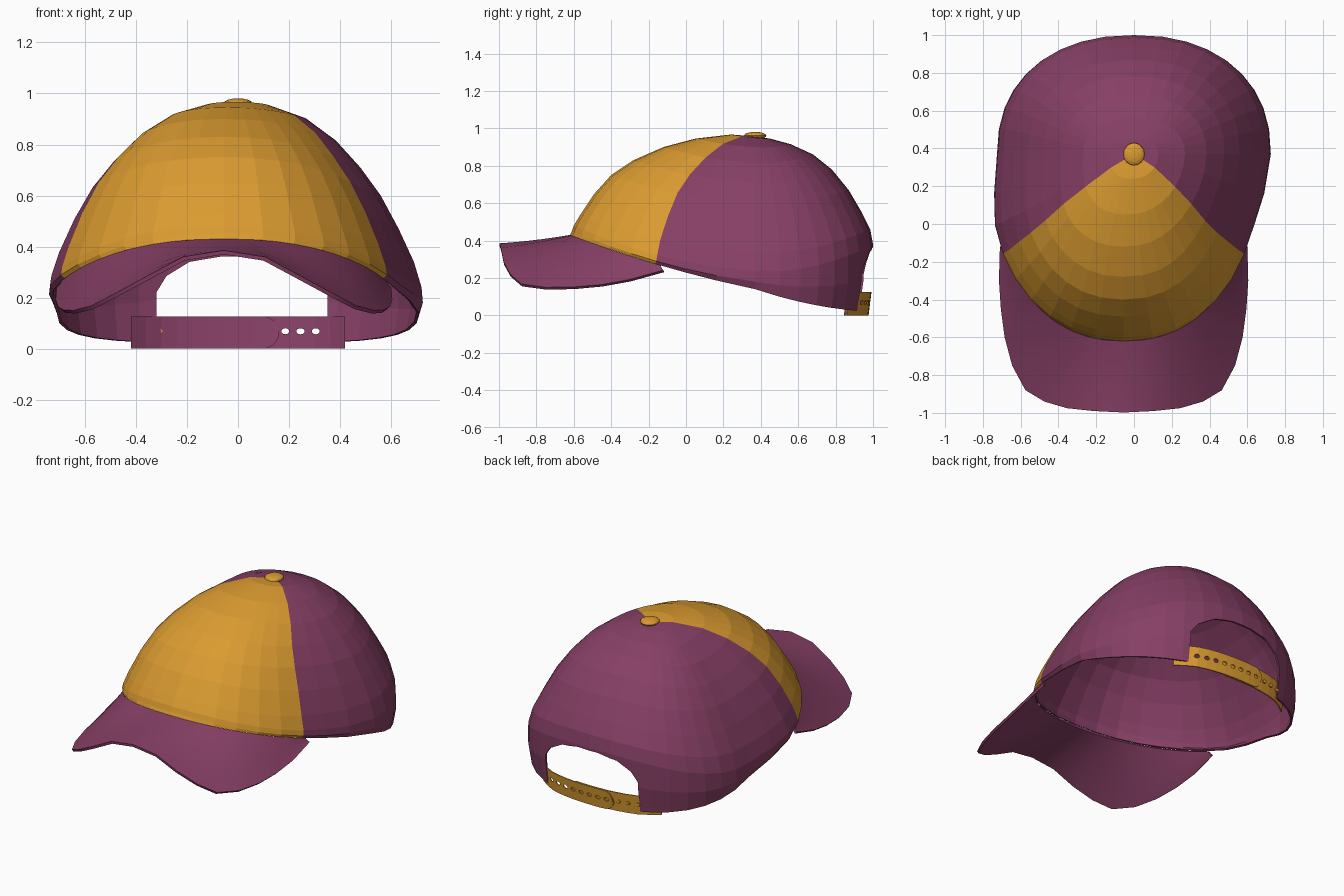
import bpy, bmesh, math
from mathutils import Vector

if "Cube" in bpy.data.objects:
    bpy.data.objects.remove(bpy.data.objects["Cube"])

def material(name, rgb):
    m = bpy.data.materials.new(name)
    m.diffuse_color = (*rgb, 1)
    m.use_nodes = True
    m.node_tree.nodes["Principled BSDF"].inputs["Base Color"].default_value = m.diffuse_color
    return m

MATS = [material("plum", (0.24, 0.05, 0.13)), material("mustard", (0.71, 0.33, 0.03))]

def make(name, bm):
    me = bpy.data.meshes.new(name)
    bm.to_mesh(me)
    bm.free()
    ob = bpy.data.objects.new(name, me)
    bpy.context.collection.objects.link(ob)
    for m in MATS:
        me.materials.append(m)
    return ob

def bake(ob):
    """Apply all modifiers."""
    dg = bpy.context.evaluated_depsgraph_get()
    me = bpy.data.meshes.new_from_object(ob.evaluated_get(dg))
    ob.modifiers.clear()
    ob.data = me

def solidify(ob, t):
    s = ob.modifiers.new("thickness", 'SOLIDIFY')
    s.thickness, s.offset = t, -1
    s.material_offset = s.material_offset_rim = -1

def cut(ob, cutter):
    cutter.hide_render = True
    b = ob.modifiers.new("cut", 'BOOLEAN')
    b.object, b.operation, b.solver = cutter, 'DIFFERENCE', 'EXACT'
    bake(ob)
    bpy.data.objects.remove(cutter)

def grid(bm, rows, closed=False):
    """Join rows of vertices with quads."""
    for a, b in zip(rows, rows[1:]):
        n = len(a)
        for j in range(n if closed else n - 1):
            k = (j + 1) % n
            bm.faces.new((a[j], b[j], b[k], a[k]))

# crown rings: front y, front z, back y, back z, half width, side z
RINGS = [
    (.24, .967, .45, .945, .13, .950), (.05, .945, .56, .915, .27, .900),
    (-.12, .90, .68, .86, .385, .815), (-.28, .83, .78, .78, .48, .71),
    (-.40, .75, .87, .67, .56, .60), (-.49, .65, .94, .55, .63, .47),
    (-.57, .53, .985, .46, .69, .34), (-.60, .48, 1.0, .38, .72, .24),
    (-.61, .45, .998, .20, .725, .18), (-.62, .43, .975, .02, .71, .14)]
CY, POW = .37, 2 / 2.25

def lean(y):
    """The front of the cap sits slightly to one side."""
    t = min(max((.4 - y) / .5, 0), 1)
    return -.055 * t * t * (3 - 2 * t)

def ring_point(ring, th):
    yf, zf, yb, zb, w, zs = ring
    c = math.copysign(abs(math.cos(th)) ** POW, math.cos(th))
    s = math.copysign(abs(math.sin(th)) ** POW, math.sin(th))
    y = CY - c * ((CY - yf) if c > 0 else (yb - CY))
    z = zs + (zf - zb) / 2 * c + ((zf + zb) / 2 - zs) * c * c
    return Vector((w * s + lean(y), y, z))

# crown: six panels of six strips, the two front panels mustard
SEG = 36
bm = bmesh.new()
rows = [[bm.verts.new(ring_point(r, math.tau * i / SEG)) for i in range(SEG)] for r in RINGS]
apex = bm.verts.new((0, CY, .957))
for i in range(SEG):
    bm.faces.new((apex, rows[0][i], rows[0][(i + 1) % SEG]))
grid(bm, rows, True)
bm.faces.ensure_lookup_table()
for n, f in enumerate(bm.faces):
    i = n % SEG
    f.material_index = 1 if i < 6 or i >= SEG - 6 else 0
bmesh.ops.recalc_face_normals(bm, faces=bm.faces)
if apex.link_faces[0].normal.z < 0:
    bmesh.ops.reverse_faces(bm, faces=bm.faces)
crown = make("crown", bm)
solidify(crown, .012)

# arched opening at the back
ARCH = [(-.32, -.1), (.35, -.1), (.35, .22), (.305, .28), (.2, .34), (.08, .362),
        (-.06, .362), (-.19, .34), (-.28, .285), (-.32, .22)]
bm = bmesh.new()
f = bm.faces.new([bm.verts.new((x, .65, z)) for x, z in ARCH])
ext = bmesh.ops.extrude_face_region(bm, geom=[f])
bmesh.ops.translate(bm, vec=(0, .6, 0), verts=[v for v in ext["geom"] if isinstance(v, bmesh.types.BMVert)])
bmesh.ops.recalc_face_normals(bm, faces=bm.faces)
cut(crown, make("opening_cutter", bm))

# brim: lofted from the crown rim to a curved outer edge
EDGE = [(0, -.998, .385), (.16, -.99, .36), (.30, -.975, .285), (.42, -.94, .22),
        (.52, -.88, .168), (.59, -.75, .15), (.63, -.6, .152), (.65, -.45, .165),
        (.66, -.3, .192), (.655, -.12, .242)]
N = len(EDGE) - 1
bm = bmesh.new()
rows = []
for k in range(-N, N + 1):
    x, y, z = EDGE[abs(k)]
    outer = Vector((math.copysign(x, k) + lean(-1), y, z))
    inner = ring_point(RINGS[-1], math.radians(62) * k / N)
    line = []
    for j in range(6):
        t = j / 5
        p = inner.lerp(outer, t)
        p.z -= .02 * t * (1 - t)
        line.append(bm.verts.new(p))
    rows.append(line)
grid(bm, rows)
bmesh.ops.recalc_face_normals(bm, faces=bm.faces)
if sum(f.normal.z for f in bm.faces) < 0:
    bmesh.ops.reverse_faces(bm, faces=bm.faces)
brim = make("brim", bm)
solidify(brim, .016)
bake(brim)
for o in bpy.context.selected_objects:
    o.select_set(False)
bpy.context.view_layer.objects.active = brim
brim.select_set(True)
bpy.ops.object.shade_smooth_by_angle(angle=math.radians(40))

# top button
bm = bmesh.new()
bmesh.ops.create_uvsphere(bm, u_segments=16, v_segments=8, radius=1)
bmesh.ops.scale(bm, vec=(.056, .06, .02), verts=bm.verts)
bmesh.ops.translate(bm, vec=(0, CY, .961), verts=bm.verts)
for f in bm.faces:
    f.material_index = 1
make("top_button", bm)

# snap straps
def strap_y(x):
    a = abs(x)
    t = min(max((a - .28) / .12, 0), 1)
    return CY + .605 * (1 - (a / .71) ** 2.25) ** .444 - .025 * t * t

def strap(name, side, out):
    """Band from one side of the opening to a rounded tip past the middle."""
    xs = [.42, .36, .30, .24, .18, .12, .06, 0, -.06, -.11, -.135, -.15, -.16]
    bm = bmesh.new()
    layers = []
    for dy in (out, out + .007):
        rows = []
        for x in xs:
            e = max(0, (-.10 - x) / .06)
            h = .06 * max(math.sqrt(max(1 - e * e, 0)), .25)
            rows.append([bm.verts.new((side * x, strap_y(x) + dy + .008 * q, .063 + h * q * 1.05))
                         for q in (-1, 1)])
        layers.append(rows)
    loops = [[a[0], a[1], b[1], b[0]] for a, b in zip(*layers)]
    grid(bm, loops, True)
    bm.faces.new(loops[0])
    bm.faces.new(loops[-1])
    bmesh.ops.recalc_face_normals(bm, faces=bm.faces)
    return make(name, bm)

def studs(name, xs, y_off, r, depth):
    """Row of short cylinders along the strap."""
    bm = bmesh.new()
    for x in xs:
        g = bmesh.ops.create_cone(bm, cap_ends=True, segments=10, radius1=r, radius2=r, depth=depth)["verts"]
        for v in g:
            px, py, pz = v.co
            v.co = (x + px, strap_y(x) + y_off - pz, .068 + py * .75)
    for f in bm.faces:
        f.material_index = 1
    return make(name, bm)

outer = strap("outer_strap", 1, .002)
inner = strap("inner_strap", -1, -.007)
cut(outer, studs("hole_cutter", [.305 - .06 * i for i in range(8)], 0, .016, .08))
for ob in (outer, inner):
    for p in ob.data.polygons:
        p.material_index = 0 if p.normal.y < -.5 else 1
studs("strap_pegs", [-.19, -.25, -.31], .003, .014, .012)
bake(crown)
